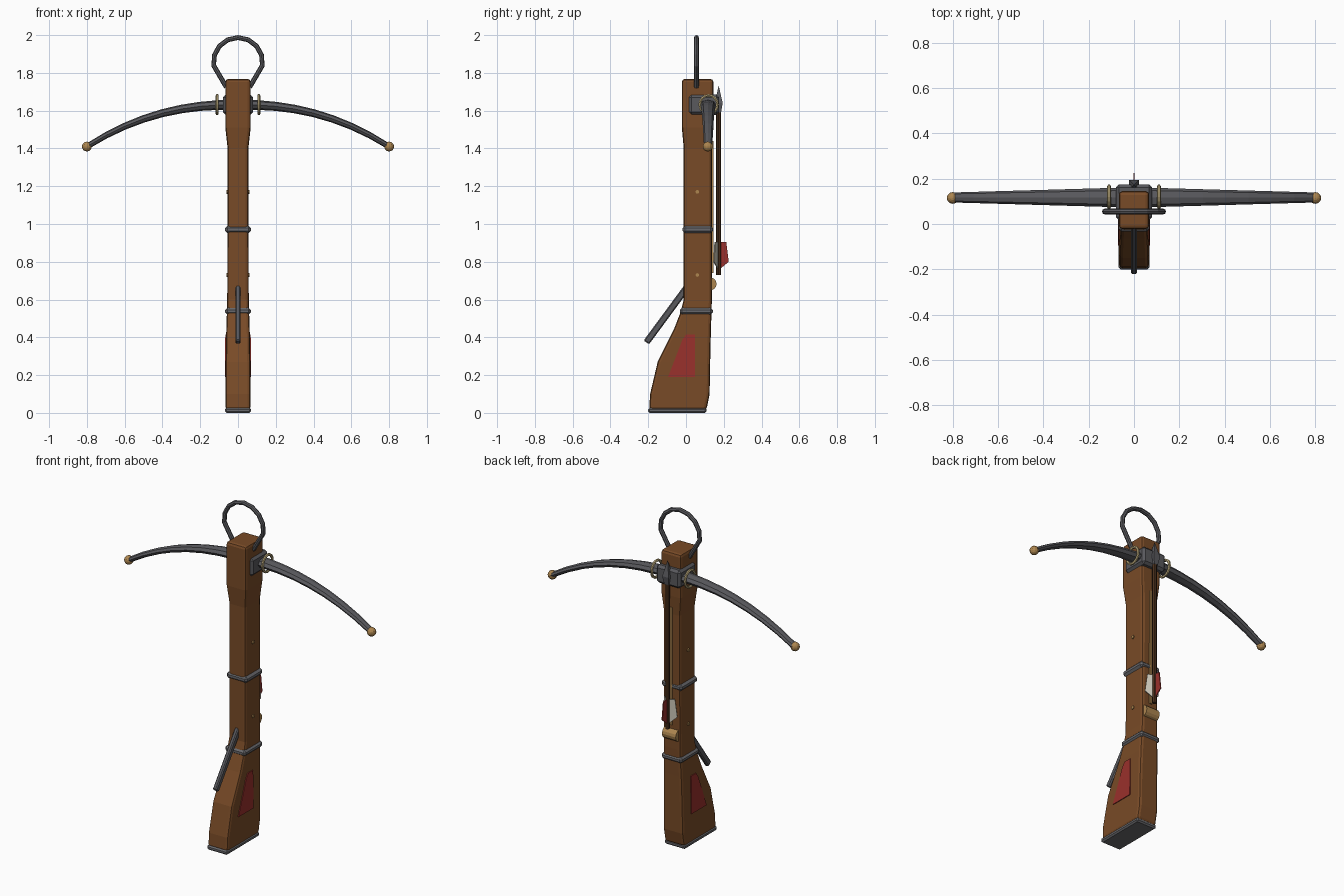
import bpy, bmesh, math
from mathutils import Vector

if "Cube" in bpy.data.objects:
    bpy.data.objects.remove(bpy.data.objects["Cube"])

def material(name, r, g, b):
    m = bpy.data.materials.new(name)
    m.diffuse_color = (r, g, b, 1)
    m.use_nodes = True
    m.node_tree.nodes["Principled BSDF"].inputs["Base Color"].default_value = m.diffuse_color
    return m

WOOD = material("brown_wood", 0.19, 0.07, 0.02)
DARK_WOOD = material("dark_wood", 0.07, 0.03, 0.012)
STEEL = material("dark_steel", 0.10, 0.10, 0.11)
IRON = material("grey_iron", 0.14, 0.14, 0.15)
BRASS = material("brass", 0.42, 0.24, 0.08)
ROPE = material("rope", 0.50, 0.40, 0.20)
RED = material("red_paint", 0.32, 0.03, 0.025)
CREAM = material("cream_feather", 0.60, 0.57, 0.48)

def loft(name, rings, mat, bevel=0, segments=1, closed=False):
    """Skin a list of equal-length rings; cap the ends unless closed."""
    bm = bmesh.new()
    vs = [[bm.verts.new(p) for p in r] for r in rings]
    n = len(vs[0])
    pairs = list(zip(vs, vs[1:])) + ([(vs[-1], vs[0])] if closed else [])
    for a, b in pairs:
        for i in range(n):
            j = (i + 1) % n
            bm.faces.new((a[i], a[j], b[j], b[i]))
    if not closed:
        bm.faces.new(vs[0])
        bm.faces.new(vs[-1])
    bmesh.ops.recalc_face_normals(bm, faces=bm.faces)
    me = bpy.data.meshes.new(name)
    bm.to_mesh(me)
    bm.free()
    me.materials.append(mat)
    ob = bpy.data.objects.new(name, me)
    bpy.context.collection.objects.link(ob)
    if bevel:
        mod = ob.modifiers.new("bevel", 'BEVEL')
        mod.width, mod.segments = bevel, segments
        mod.limit_method, mod.angle_limit = 'ANGLE', math.radians(35)
    return ob

def sweep(name, path, normal, radii, mat, sides=8, phase=0, closed=False, bevel=0):
    """Sweep an ellipse along a planar path; radii = (along normal, across it)."""
    pts = [Vector(p) for p in path]
    N = Vector(normal)
    if not isinstance(radii, list):
        radii = [radii] * len(pts)
    k, rings = len(pts), []
    for i, p in enumerate(pts):
        a = pts[(i - 1) % k] if closed else pts[max(i - 1, 0)]
        b = pts[(i + 1) % k] if closed else pts[min(i + 1, k - 1)]
        B = (b - a).normalized().cross(N)
        ra, rb = radii[i]
        rings.append([p + N * ra * math.cos(t) + B * rb * math.sin(t)
                      for t in (phase + 2 * math.pi * s / sides for s in range(sides))])
    return loft(name, rings, mat, bevel=bevel, closed=closed)

def rect(hw, y0, y1, z):
    return [(-hw, y0, z), (hw, y0, z), (hw, y1, z), (-hw, y1, z)]

def box(name, hw, y0, y1, z0, z1, mat, bevel=0):
    return loft(name, [rect(hw, y0, y1, z0), rect(hw, y0, y1, z1)], mat, bevel)

# Stock: rectangular sections (half width, front y, back y, height)
stock = [(.066, -.195, .108, .015), (.066, -.19, .125, .10), (.065, -.15, .128, .27),
         (.062, -.065, .132, .44), (.059, -.03, .135, .53), (.057, -.012, .137, .60),
         (.055, -.012, .138, 1.40), (.067, -.022, .145, 1.51), (.067, -.022, .145, 1.768)]
loft("stock", [rect(*s) for s in stock], WOOD, .016, 2)
box("butt_plate", .068, -.2, .108, 0, .027, IRON, .008)

# Iron bands and inlaid rail along the back
box("lower_band", .068, -.033, .142, .52, .557, IRON, .012)
box("upper_band", .068, -.018, .142, .952, .99, IRON, .012)
box("bolt_rail", .008, .13, .145, .74, 1.44, BRASS)

# Red side panels and brass pins
for s, side in ((1, "right"), (-1, "left")):
    outline = [(-.095, .19), (.047, .19), (.047, .415), (0, .415), (-.02, .385)]
    loft("panel_" + side, [[(s * (x - .012 * (z - .19)), y, z) for y, z in outline]
                           for x in (.062, .070)], RED)
    for label, z in (("lower", .73), ("upper", 1.17)):
        sweep(f"{label}_pin_{side}", [(s * .05, .06, z), (s * .062, .06, z)],
              (0, 1, 0), (.01, .01), BRASS)

# Trigger lever and release nut
sweep("trigger_lever", [(0, -.21, .373), (0, .005, .665)], (1, 0, 0),
      (.018, .025), STEEL, 4, math.pi / 4, bevel=.006)
sweep("release_nut", [(-.045, .127, .683), (.045, .127, .683)], (0, 1, 0),
      (.035, .035), BRASS, 14)

# Bow arms as one tapering curved bar
def bow_z(x):
    return 1.632 - .222 * (abs(x) / .8) ** 2.3

xs = [-.8 + .1 * i for i in range(17)]
sweep("bow", [(x, .117, bow_z(x)) for x in xs], (0, 1, 0),
      [(.045 - .023 * abs(x) / .8, .027 - .012 * abs(x) / .8) for x in xs], STEEL)
box("bow_mount", .08, .016, .175, 1.578, 1.685, STEEL, .014)

# Brass tips and rope bindings
for s, side in ((1, "right"), (-1, "left")):
    bpy.ops.mesh.primitive_uv_sphere_add(segments=12, ring_count=8, radius=.026,
                                         location=(s * .8, .115, 1.41))
    tip = bpy.context.object
    tip.name = "bow_tip_" + side
    tip.data.materials.append(BRASS)
    loop = [(s * .11, .12 + .047 * math.cos(t), 1.632 + .049 * math.sin(t))
            for t in (2 * math.pi * i / 16 for i in range(16))]
    sweep("binding_" + side, loop, (1, 0, 0), (.008, .008), ROPE, 6, closed=True)

# Foot stirrup
arc = [(.13 * math.cos(t), .055, 1.857 + .13 * math.sin(t))
       for t in (math.radians(-8 + 196 * i / 8) for i in range(9))]
sweep("stirrup", [(.062, .055, 1.725)] + arc + [(-.062, .055, 1.725)],
      (0, 1, 0), (.013, .013), STEEL)

# Bolt: shaft, square head and three feathers
BY = .173
sweep("bolt_shaft", [(0, BY, .73), (0, BY, 1.62)], (0, 1, 0), (.013, .013), DARK_WOOD)
sweep("bolt_head", [(0, BY, z) for z in (1.59, 1.64, 1.73)], (0, 1, 0),
      [(.018, .018), (.03, .03), (.001, .001)], STEEL, 4, math.pi / 4)
for label, deg, mat in (("back", 90, RED), ("right", -30, CREAM), ("left", 210, CREAM)):
    d = Vector((math.cos(math.radians(deg)), math.sin(math.radians(deg)), 0))
    side = Vector((-d.y, d.x, 0)) * .003
    fin = [(.005, .76), (.053, .80), (.04, .905), (.005, .905)]
    loft("feather_" + label, [[Vector((0, BY, z)) + d * r + side * k for r, z in fin]
                              for k in (-1, 1)], mat)
